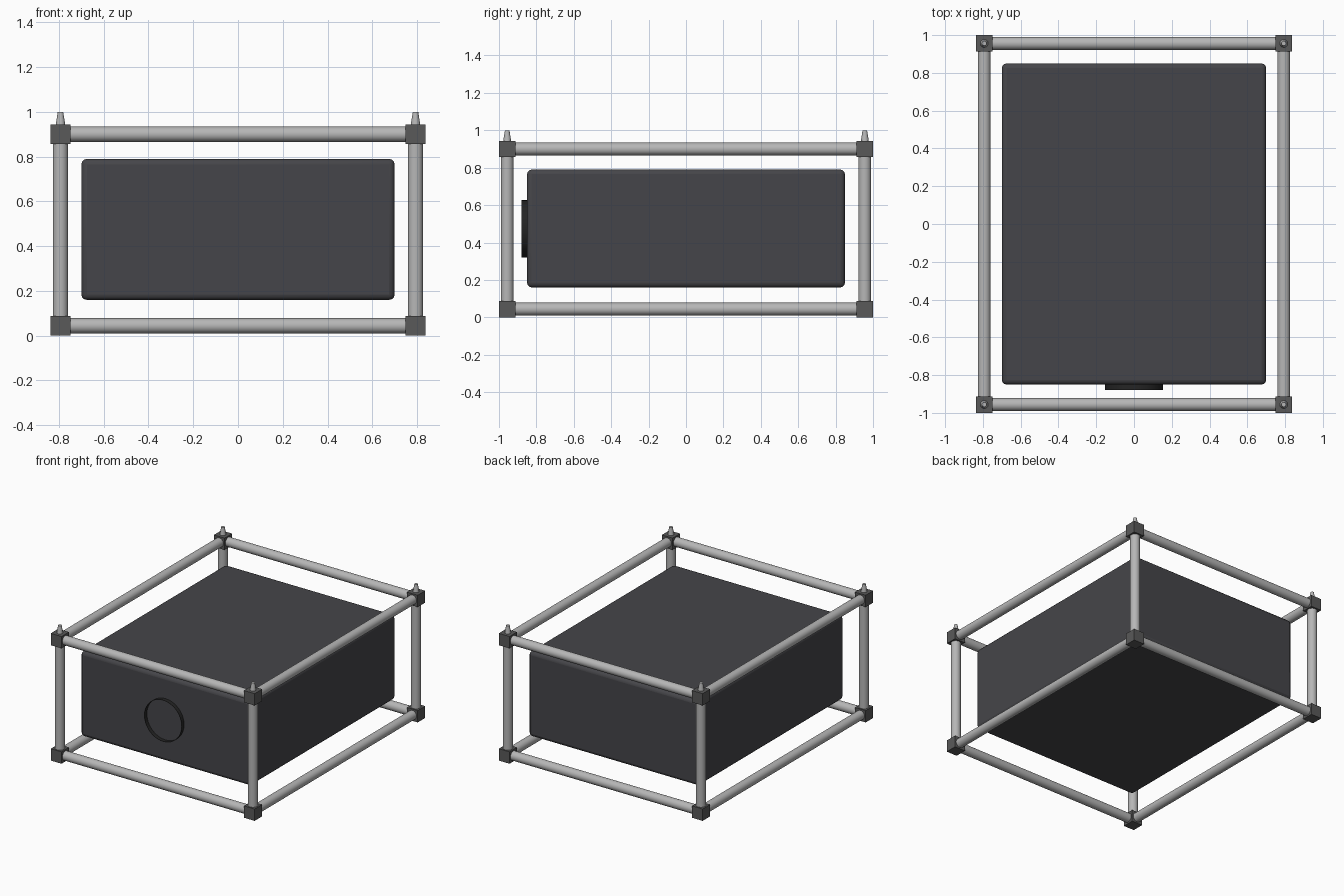
import bpy
from math import pi

if "Cube" in bpy.data.objects:
    bpy.data.objects.remove(bpy.data.objects["Cube"])

X, Y, Z0, Z1 = 0.793, 0.956, 0.044, 0.90   # frame corner centres
H = 0.044                                  # half size of corner blocks
R = 0.034                                  # tube radius


def material(name, r, g, b):
    m = bpy.data.materials.new(name)
    m.diffuse_color = (r, g, b, 1)
    m.use_nodes = True
    m.node_tree.nodes["Principled BSDF"].inputs["Base Color"].default_value = m.diffuse_color
    return m


steel = material("brushed_metal", 0.47, 0.47, 0.47)
block = material("dark_grey", 0.10, 0.10, 0.10)
shell = material("charcoal", 0.06, 0.06, 0.067)
black = material("black", 0.018, 0.018, 0.018)


def finish(name, mat, smooth=True):
    ob = bpy.context.object
    ob.name = name
    ob.data.materials.append(mat)
    if smooth:
        bpy.ops.object.shade_smooth_by_angle()
    return ob


def box(name, size, loc, mat):
    bpy.ops.mesh.primitive_cube_add(size=1, location=loc)
    bpy.context.object.scale = size
    bpy.ops.object.transform_apply(location=False, rotation=False, scale=True)
    return finish(name, mat, False)


def tube(name, loc, length, rot):
    bpy.ops.mesh.primitive_cylinder_add(vertices=32, radius=R, depth=length,
                                        location=loc, rotation=rot)
    return finish(name, steel)


# Main case with softened edges
case = box("case", (1.40, 1.70, 0.63), (0, 0, 0.475), shell)
bev = case.modifiers.new("soft_edges", 'BEVEL')
bev.width = 0.025
bev.segments = 3
bpy.ops.object.shade_smooth_by_angle()

# Open collar on the front of the case
bpy.ops.mesh.primitive_cylinder_add(vertices=48, radius=0.153, depth=0.06,
                                    end_fill_type='NOTHING',
                                    location=(0, -0.85, 0.473),
                                    rotation=(pi / 2, 0, 0))
finish("front_collar", black)

# Frame rails between the corner blocks
for z, level in ((Z0, "lower"), (Z1, "upper")):
    for s in (-1, 1):
        tube(level + "_cross_rail", (0, s * Y, z), 2 * (X - H), (0, pi / 2, 0))
        tube(level + "_side_rail", (s * X, 0, z), 2 * (Y - H), (pi / 2, 0, 0))

# Posts, corner blocks and tapered locating pins
for sx in (-1, 1):
    for sy in (-1, 1):
        x, y = sx * X, sy * Y
        tube("corner_post", (x, y, (Z0 + Z1) / 2), Z1 - Z0 - 2 * H, (0, 0, 0))
        for z in (Z0, Z1):
            box("corner_block", (2 * H, 2 * H, 2 * H), (x, y, z), block)
        bpy.ops.mesh.primitive_cone_add(vertices=24, radius1=0.021, radius2=0.012,
                                        depth=1.0 - Z1 - H,
                                        location=(x, y, (1.0 + Z1 + H) / 2))
        finish("locating_pin", steel)
